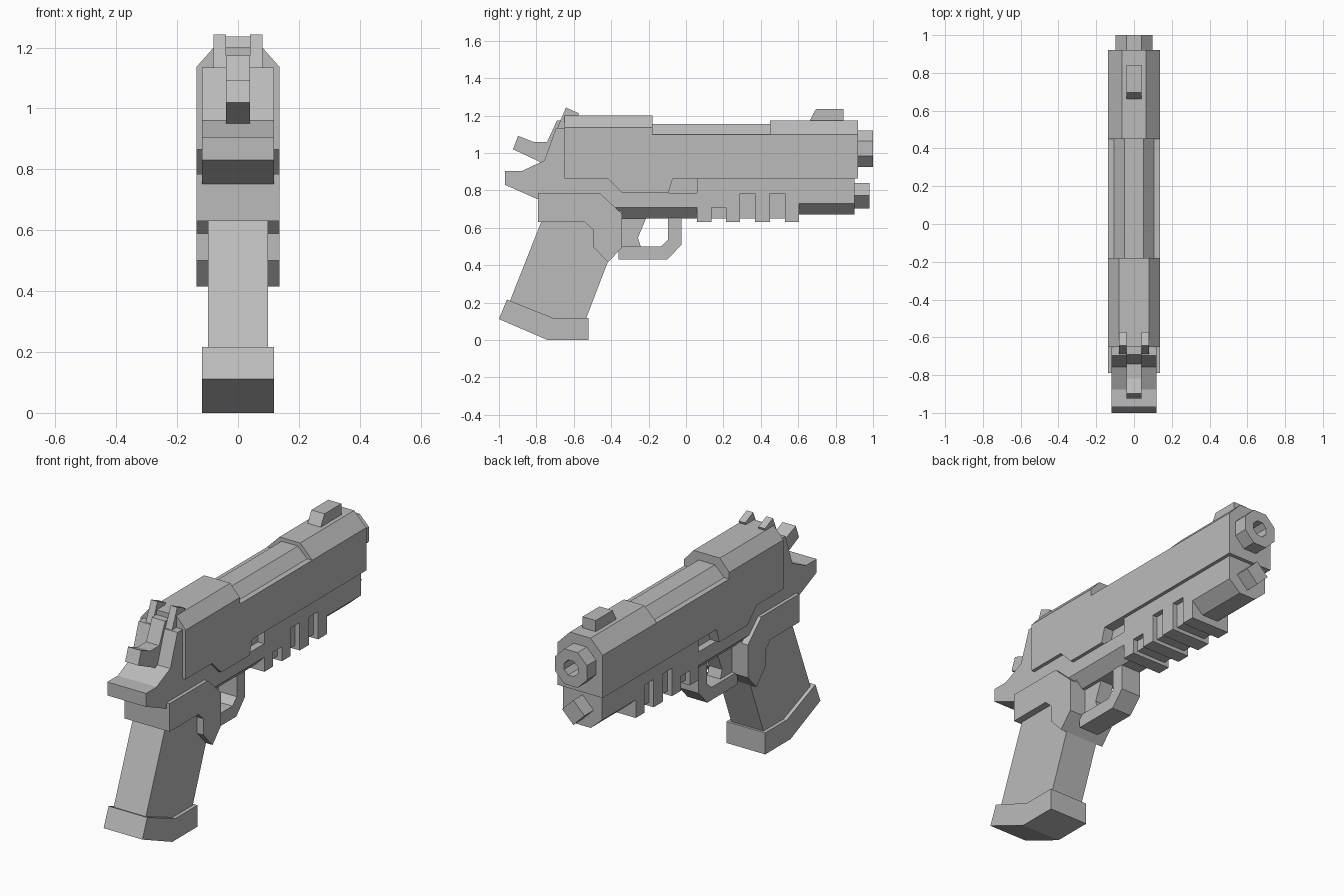
import bpy, bmesh, math
from mathutils import Matrix

cube = bpy.data.objects.get("Cube")
if cube:
    bpy.data.objects.remove(cube, do_unlink=True)

grey = bpy.data.materials.new("plain grey")
grey.use_nodes = True
COLOUR = (0.5, 0.5, 0.5, 1)
grey.diffuse_color = COLOUR
grey.node_tree.nodes["Principled BSDF"].inputs["Base Color"].default_value = COLOUR


def finish(name, bm):
    bmesh.ops.recalc_face_normals(bm, faces=bm.faces)
    mesh = bpy.data.meshes.new(name)
    bm.to_mesh(mesh)
    bm.free()
    mesh.materials.append(grey)
    obj = bpy.data.objects.new(name, mesh)
    bpy.context.collection.objects.link(obj)
    return obj


def prism(name, start, end):
    """Solid between two matching outlines."""
    bm = bmesh.new()
    a = [bm.verts.new(p) for p in start]
    b = [bm.verts.new(p) for p in end]
    bm.faces.new(a)
    bm.faces.new(b[::-1])
    for i in range(len(a)):
        j = (i + 1) % len(a)
        bm.faces.new((a[i], b[i], b[j], a[j]))
    return finish(name, bm)


def side_profile(name, pts, half, centre=0):
    """Outline in (y, z), extruded across x."""
    return prism(name, [(centre - half, y, z) for y, z in pts],
                 [(centre + half, y, z) for y, z in pts])


def section(name, half_pts, y0, y1):
    """Right half of a cross-section in (x, z), mirrored and run along y."""
    pts = half_pts + [(-x, z) for x, z in reversed(half_pts)]
    return prism(name, [(x, y0, z) for x, z in pts], [(x, y1, z) for x, z in pts])


def tube(name, sides, radius, y0, y1, z, turn):
    bm = bmesh.new()
    bmesh.ops.create_cone(bm, cap_ends=True, segments=sides, radius1=radius,
                          radius2=radius, depth=y1 - y0)
    place = (Matrix.Translation((0, (y0 + y1) / 2, z))
             @ Matrix.Rotation(math.pi / 2, 4, 'X') @ Matrix.Rotation(turn, 4, 'Z'))
    bmesh.ops.transform(bm, matrix=place, verts=bm.verts)
    return finish(name, bm)


W, N = 0.137, 0.118   # half widths of the slide and the frame

# Slide in three sections, with the lowered side skirt
section("slide_rear", [(W, 0.865), (W, 1.136), (0.08, 1.2)], -0.65, -0.18)
section("slide_middle", [(W, 0.865), (W, 1.1), (0.106, 1.1), (0.05, 1.155)], -0.18, 0.45)
slide_front = section("slide_front", [(W, 0.865), (W, 1.1), (0.063, 1.175)], 0.45, 0.92)
side_profile("slide_skirt", [(-0.42, 0.865), (-0.34, 0.785), (-0.095, 0.785), (-0.07, 0.865)], W)

# Barrel with an open bore
barrel = tube("barrel", 8, 0.105, 0.8, 1.0, 1.023, math.pi / 8)
bore = tube("bore_cutter", 8, 0.045, 0.84, 1.1, 1.023, math.pi / 8)
bore.hide_render = True
bore.hide_set(True)
for target in (barrel, slide_front):
    cut = target.modifiers.new("bore", 'BOOLEAN')
    cut.operation = 'DIFFERENCE'
    cut.solver = 'EXACT'
    cut.object = bore

# Sights
side_profile("front_sight", [(0.66, 1.17), (0.695, 1.236), (0.842, 1.236), (0.842, 1.17)], 0.04)
for side, x in (("left", 0.06), ("right", -0.06)):
    side_profile("rear_sight_" + side,
                 [(-0.69, 1.13), (-0.642, 1.243), (-0.572, 1.212), (-0.6, 1.13)], 0.02, x)

# Frame rear with tang and sloped back plate
side_profile("frame_rear", [(-0.968, 0.83), (-0.968, 0.904), (-0.877, 0.904), (-0.757, 0.96),
                            (-0.695, 1.135), (-0.64, 1.135), (-0.64, 0.865), (-0.34, 0.865),
                            (-0.34, 0.71), (-0.786, 0.71), (-0.786, 0.75)], N)
side_profile("hammer", [(-0.925, 1.02), (-0.898, 1.092), (-0.818, 1.06), (-0.742, 1.06),
                        (-0.69, 1.174), (-0.645, 1.174), (-0.645, 0.945), (-0.77, 0.945),
                        (-0.79, 0.957)], 0.04)

# Frame middle with chamfered underside, and the recess core above it
section("frame_middle", [(0.058, 0.65), (N, 0.71), (N, 0.785)], -0.4, 0.06)
section("recess_core", [(0.08, 0.78), (0.08, 0.87)], -0.4, 0.06)

# Accessory rail: toothed sides around a narrower core
rail = [(0.06, 0.867), (0.06, 0.63)]
for start, end, top in ((0.135, 0.213, 0.71), (0.29, 0.368, 0.783), (0.45, 0.528, 0.783)):
    rail += [(start, 0.63), (start, top), (end, top), (end, 0.63)]
rail += [(0.605, 0.63), (0.605, 0.867)]
side_profile("rail_teeth", rail, N)
section("rail_core", [(0.09, 0.65), (0.09, 0.85)], 0.07, 0.6)

# Dust cover and square light under the muzzle
section("dust_cover", [(0.05, 0.67), (N, 0.73), (N, 0.867)], 0.6, 0.9)
tube("under_light", 4, 0.068, 0.85, 0.98, 0.772, 0)

# Grip, upper grip panel and magazine base
side_profile("grip", [(-0.775, 0.72), (-0.775, 0.63), (-0.945, 0.2), (-0.72, 0.1),
                      (-0.54, 0.1), (-0.417, 0.42), (-0.342, 0.6), (-0.342, 0.72)], 0.098)
side_profile("grip_panel", [(-0.79, 0.785), (-0.46, 0.785), (-0.342, 0.675), (-0.342, 0.495),
                            (-0.417, 0.415), (-0.497, 0.5), (-0.497, 0.59), (-0.54, 0.63),
                            (-0.79, 0.63)], W)
side_profile("magazine_base", [(-0.957, 0.217), (-1, 0.112), (-0.74, 0), (-0.52, 0),
                               (-0.52, 0.118), (-0.71, 0.118)], N)

# Trigger and its guard
side_profile("trigger", [(-0.35, 0.66), (-0.21, 0.66), (-0.257, 0.547), (-0.24, 0.495),
                         (-0.35, 0.495)], 0.04)
side_profile("trigger_guard", [(-0.36, 0.43), (-0.1, 0.43), (-0.024, 0.51), (-0.024, 0.66),
                               (-0.096, 0.66), (-0.096, 0.537), (-0.134, 0.5), (-0.36, 0.5)], 0.06)
